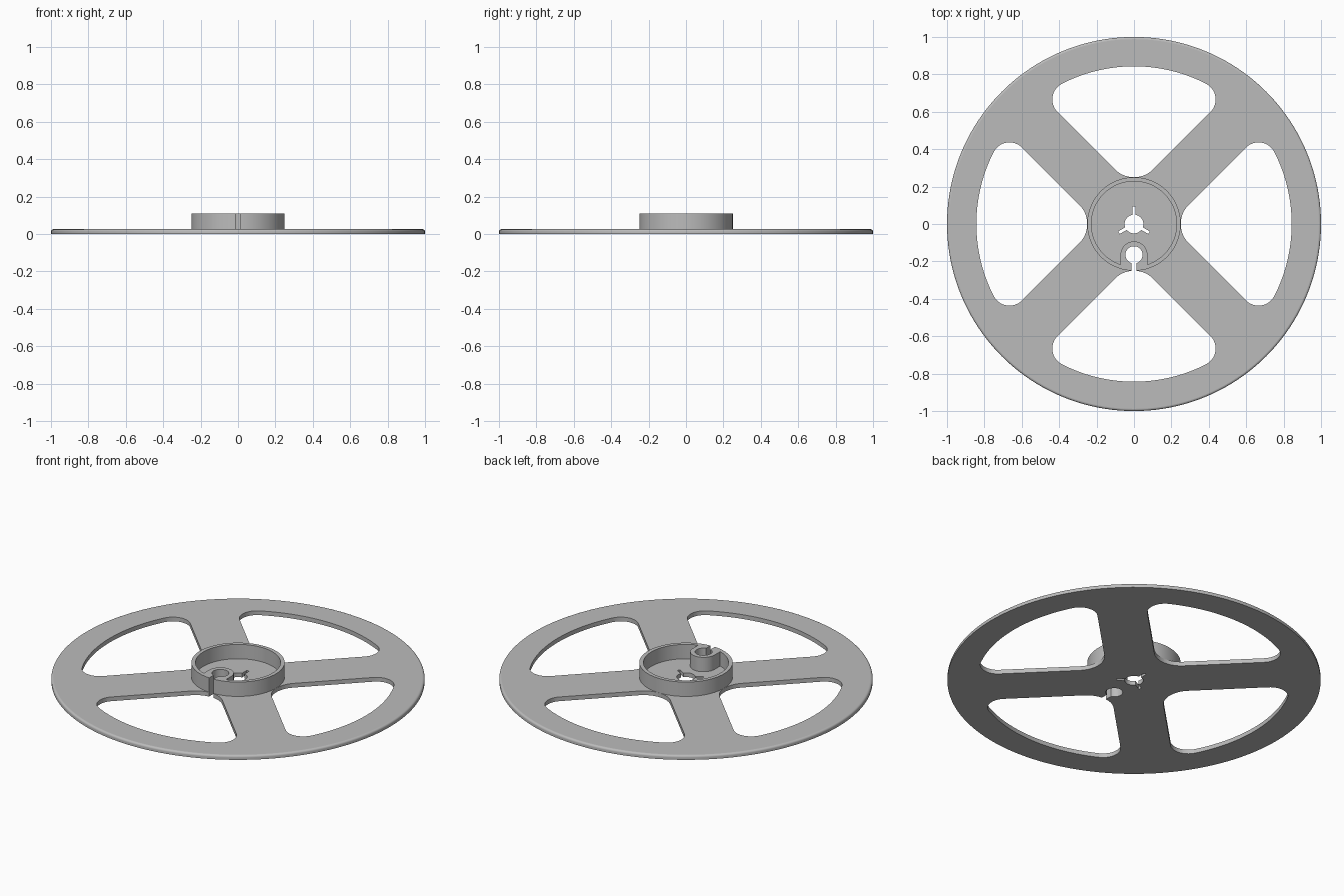
import bpy, bmesh, math
from mathutils import Vector

cube = bpy.data.objects.get("Cube")
if cube:
    bpy.data.objects.remove(cube, do_unlink=True)

PLATE, TOP = 0.025, 0.11            # plate thickness, hub top
HUB_R, HUB_IN = 0.25, 0.228         # hub ring radii
KEY_Y, KEY_R, BOSS_R = 0.165, 0.046, 0.072
SLOT = 0.014                        # half width of the entry slot
EDGE = 0.012                        # rounding of the rim

grey = bpy.data.materials.new("grey plastic")
grey.use_nodes = True
colour = (0.5, 0.5, 0.5, 1)
grey.diffuse_color = colour
grey.node_tree.nodes["Principled BSDF"].inputs["Base Color"].default_value = colour


def arc(cx, cy, r, a, b, n):
    """Points on an arc from angle a to b in degrees."""
    angles = [math.radians(a + (b - a) * i / n) for i in range(n + 1)]
    return [(cx + r * math.cos(t), cy + r * math.sin(t)) for t in angles]


def turned(points, degrees):
    c, s = math.cos(math.radians(degrees)), math.sin(math.radians(degrees))
    return [(c * x - s * y, s * x + c * y) for x, y in points]


def finish(bm, name):
    """Smooth the curved walls, keep flat faces and corners crisp."""
    bmesh.ops.recalc_face_normals(bm, faces=bm.faces)
    for f in bm.faces:
        f.smooth = abs(f.normal.z) < 0.999
    for e in bm.edges:
        e.smooth = e.calc_face_angle(0) < math.radians(35)
    mesh = bpy.data.meshes.new(name)
    bm.to_mesh(mesh)
    bm.free()
    mesh.materials.append(grey)
    obj = bpy.data.objects.new(name, mesh)
    bpy.context.collection.objects.link(obj)


def slab(name, loops, z0, z1):
    """Fill outlines (first outer, rest holes) and extrude them."""
    bm = bmesh.new()
    edges = []
    for loop in loops:
        vs = [bm.verts.new((x, y, z0)) for x, y in loop]
        edges += [bm.edges.new((vs[i - 1], vs[i])) for i in range(len(vs))]
    bmesh.ops.triangle_fill(bm, edges=edges, use_beauty=True, normal=(0, 0, 1))
    new = bmesh.ops.extrude_face_region(bm, geom=bm.faces[:])["geom"]
    top = [v for v in new if isinstance(v, bmesh.types.BMVert)]
    bmesh.ops.translate(bm, verts=top, vec=(0, 0, z1 - z0))
    finish(bm, name)


def keyhole():
    """Open outline of the keyhole, slot pointing to +y."""
    b = math.degrees(math.asin(SLOT / KEY_R))
    return arc(0, KEY_Y, KEY_R, 90 + b, 450 - b, 32)


def window(notched=False):
    """Rounded window between two spokes, towards +y."""
    arm, fillet, corner, outer = 0.19, 0.145, 0.095, 0.843
    k = arm + corner * math.sqrt(2)
    x = (-k + math.sqrt(2 * (outer - corner) ** 2 - k * k)) / 2
    y = x + k
    a = math.degrees(math.atan2(y, x))
    apex = arm + fillet * math.sqrt(2)
    gap = math.degrees(math.asin(SLOT / fillet)) if notched else 0.5
    pts = arc(0, apex, fillet, 270 + gap, 315, 8)
    pts += arc(x, y, corner, -45, a, 16)
    pts += arc(0, 0, outer, a, 180 - a, 40)[1:-1]
    pts += arc(-x, y, corner, 180 - a, 225, 16)
    pts += arc(0, apex, fillet, 225, 270 - gap, 8)
    return pts + keyhole() if notched else pts


def spindle_hole():
    """Round hole with three drive slots."""
    r, reach, half = 0.05, 0.093, 0.008
    b = math.degrees(math.asin(half / r))
    pts = []
    for a in (90, 210, 330):
        pts += turned([(r * math.cos(math.radians(b)), -half), (reach, -half),
                       (reach, half)], a)
        pts += arc(0, 0, r, a + b, a + 120 - b, 14)[:-1]
    return pts


# Spoked plate, its front window joined to the keyhole
holes = [turned(window(), a) for a in (0, 90, 270)]
holes += [turned(window(True), 180), spindle_hole()]
slab("spoked_plate", [arc(0, 0, 1 - EDGE, 0, 360, 160)[:-1]] + holes, 0, PLATE)

# Rim with a rounded upper edge
bm = bmesh.new()
section = [(1 - EDGE, 0), (1, 0)] + arc(1 - EDGE, PLATE - EDGE, EDGE, 0, 90, 5)
vs = [bm.verts.new((x, 0, z)) for x, z in section]
es = [bm.edges.new(p) for p in zip(vs, vs[1:])]
bmesh.ops.spin(bm, geom=vs + es, cent=(0, 0, 0), axis=(0, 0, 1),
               angle=math.tau, steps=160, use_merge=True)
bmesh.ops.remove_doubles(bm, verts=bm.verts, dist=1e-5)
finish(bm, "rounded_rim")

# Hub ring with the keyhole boss joined to its front wall
s = math.degrees(math.asin(SLOT / HUB_R))
outside = arc(0, 0, HUB_R, 90 + s, 450 - s, 96) + keyhole()[::-1]
w = math.degrees(math.asin(BOSS_R / HUB_IN))
inside = arc(0, 0, HUB_IN, 90 + w, 450 - w, 80)
inside += arc(0, KEY_Y, BOSS_R, 0, -180, 24)
slab("hub_ring", [turned(outside, 180), turned(inside, 180)], PLATE, TOP)
